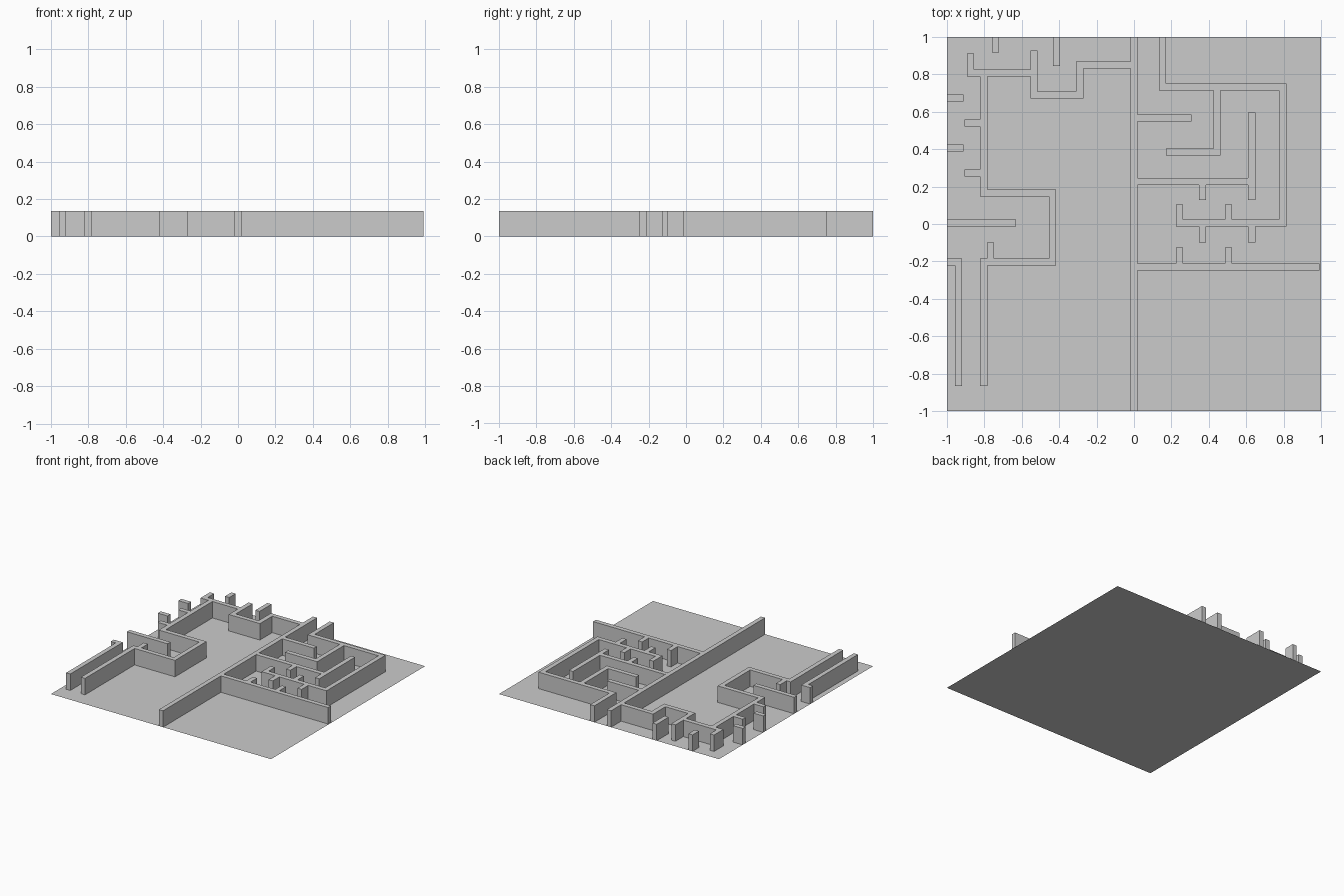
import bpy, bmesh

if "Cube" in bpy.data.objects:
    bpy.data.objects.remove(bpy.data.objects["Cube"])

H = 0.135      # wall height
T = 0.0187     # half wall thickness

# Wall centre lines, each an axis-aligned path
PATHS = [
    # central spine
    [(0, -1), (0, 1)],
    # left half: top run
    [(-.873, .91), (-.873, .807), (-.535, .807), (-.535, .69), (-.29, .69), (-.29, .85), (0, .85)],
    [(-.535, .928), (-.535, .807)],
    # left half: side run and alcove
    [(-.803, .807), (-.803, .166), (-.436, .166), (-.436, -.203), (-.803, -.203), (-.803, -.866)],
    [(-1, -.203), (-.937, -.203), (-.937, -.866)],
    [(-1, .005), (-.63, .005)],
    [(-.767, -.10), (-.767, -.203)],
    [(-.741, 1), (-.741, .917)],
    [(-.415, 1), (-.415, .845)],
    # right half: outer run
    [(.152, 1), (.152, .733), (.795, .733), (.795, .005), (.224, .005)],
    [(.444, .733), (.444, .385), (.171, .385)],
    [(0, .567), (.307, .567)],
    [(.02, .227), (.648, .227)],
    [(.629, .596), (.629, .128)],
    [(0, -.23), (.992, -.23)],
    [(.367, .227), (.367, .128)],
]
# Short repeated stubs
for y in (.674, .406):
    PATHS.append([(-1, y), (-.912, y)])
for y in (.54, .273):
    PATHS.append([(-.907, y), (-.803, y)])
for x in (.243, .506):
    PATHS.append([(x, .005), (x, .104)])
    PATHS.append([(x, -.23), (x, -.126)])
for x in (.367, .629):
    PATHS.append([(x, .005), (x, -.10)])


def path_rects(path):
    """Rectangles covering a path; ends are flush, corners are filled."""
    rects = []
    for i, (a, b) in enumerate(zip(path, path[1:])):
        ext = [T if i > 0 else 0, T if i < len(path) - 2 else 0]
        axis = 0 if a[1] == b[1] else 1
        lo, hi = a[axis], b[axis]
        if lo > hi:
            lo, hi = hi, lo
            ext.reverse()
        span = (lo - ext[0], hi + ext[1])
        side = (a[1 - axis] - T, a[1 - axis] + T)
        xs, ys = (span, side) if axis == 0 else (side, span)
        rects.append(tuple(round(v, 3) for v in (*xs, *ys)))
    return rects


def add_object(name, bm):
    mesh = bpy.data.meshes.new(name)
    bm.to_mesh(mesh)
    bm.free()
    obj = bpy.data.objects.new(name, mesh)
    bpy.context.collection.objects.link(obj)
    return obj


# Walls: merge all rectangles into one plan, then extrude it
rects = [r for p in PATHS for r in path_rects(p)]
xs = sorted({v for r in rects for v in r[:2]})
ys = sorted({v for r in rects for v in r[2:]})
bm = bmesh.new()
for x0, x1 in zip(xs, xs[1:]):
    for y0, y1 in zip(ys, ys[1:]):
        cx, cy = (x0 + x1) / 2, (y0 + y1) / 2
        if any(r[0] < cx < r[1] and r[2] < cy < r[3] for r in rects):
            bm.faces.new([bm.verts.new((x, y, 0)) for x, y in
                          ((x0, y0), (x1, y0), (x1, y1), (x0, y1))])
bmesh.ops.remove_doubles(bm, verts=bm.verts[:], dist=1e-5)
ret = bmesh.ops.extrude_face_region(bm, geom=bm.faces[:], use_keep_orig=True)
top = [g for g in ret["geom"] if isinstance(g, bmesh.types.BMVert)]
bmesh.ops.translate(bm, verts=top, vec=(0, 0, H))
bmesh.ops.recalc_face_normals(bm, faces=bm.faces[:])
bmesh.ops.dissolve_limit(bm, angle_limit=0.01, verts=bm.verts[:], edges=bm.edges[:])
add_object("walls", bm)

# Floor sheet
bm = bmesh.new()
bmesh.ops.create_grid(bm, x_segments=1, y_segments=1, size=1)
add_object("floor", bm)
